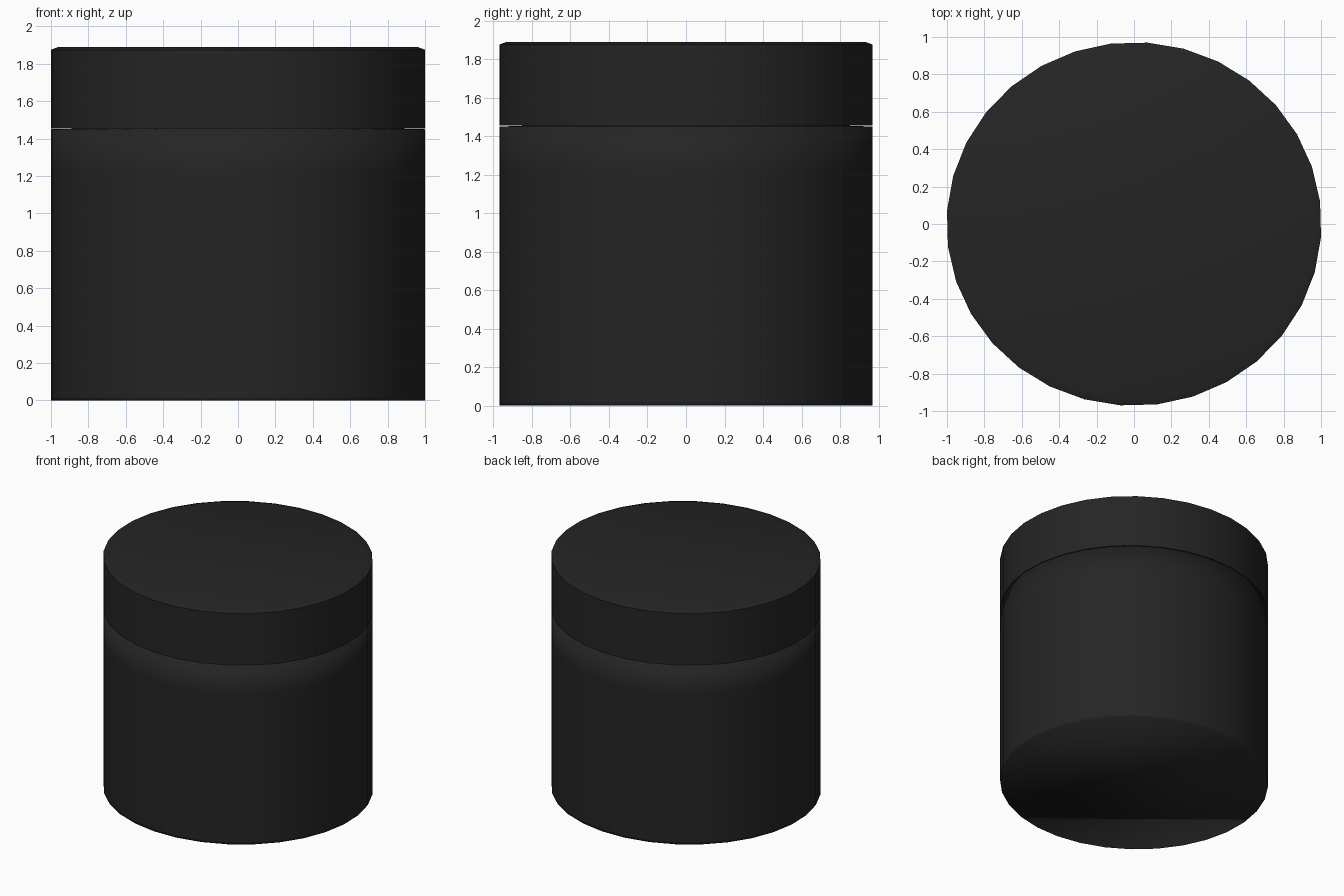
import bpy, bmesh
from math import cos, sin, radians, tau

if "Cube" in bpy.data.objects:
    bpy.data.objects.remove(bpy.data.objects["Cube"])

SIDES = 32
START = radians(-4.15)     # facets are turned slightly off axis
RX, RY = 1.0025, 0.972     # slightly oval plan

mat = bpy.data.materials.new("black_plastic")
mat.diffuse_color = (0.018, 0.018, 0.018, 1)
mat.use_nodes = True
mat.node_tree.nodes["Principled BSDF"].inputs["Base Color"].default_value = mat.diffuse_color


def lathe(name, profile):
    """Spin (radius, z) points into a closed solid capped at both ends."""
    bm = bmesh.new()
    rings = []
    for r, z in profile:
        angles = [START + tau * i / SIDES for i in range(SIDES)]
        rings.append([bm.verts.new((RX * r * cos(a), RY * r * sin(a), z)) for a in angles])
    for low, high in zip(rings, rings[1:]):
        for i in range(SIDES):
            j = (i + 1) % SIDES
            bm.faces.new((low[i], low[j], high[j], high[i]))
    bm.faces.new(rings[0][::-1])
    bm.faces.new(rings[-1])
    bmesh.ops.recalc_face_normals(bm, faces=bm.faces)
    for f in bm.faces:
        f.smooth = True
    mesh = bpy.data.meshes.new(name)
    bm.to_mesh(mesh)
    bm.free()
    mesh.materials.append(mat)
    obj = bpy.data.objects.new(name, mesh)
    bpy.context.collection.objects.link(obj)
    return obj


# Jar body: tight base edge, softly shaded shoulder, neck hidden in the lid
lathe("jar_body", [(1, 0), (1, 0.02), (1, 1.22), (1, 1.45), (0.88, 1.453), (0.88, 1.75)])

# Screw lid: hollow cap with a shallow chamfer around the top
lid = lathe("jar_lid", [(0.91, 1.80), (0.91, 1.455), (1, 1.455), (1, 1.875), (0.96, 1.89)])
bpy.context.view_layer.objects.active = lid
lid.select_set(True)
bpy.ops.object.shade_smooth_by_angle(angle=radians(35))
